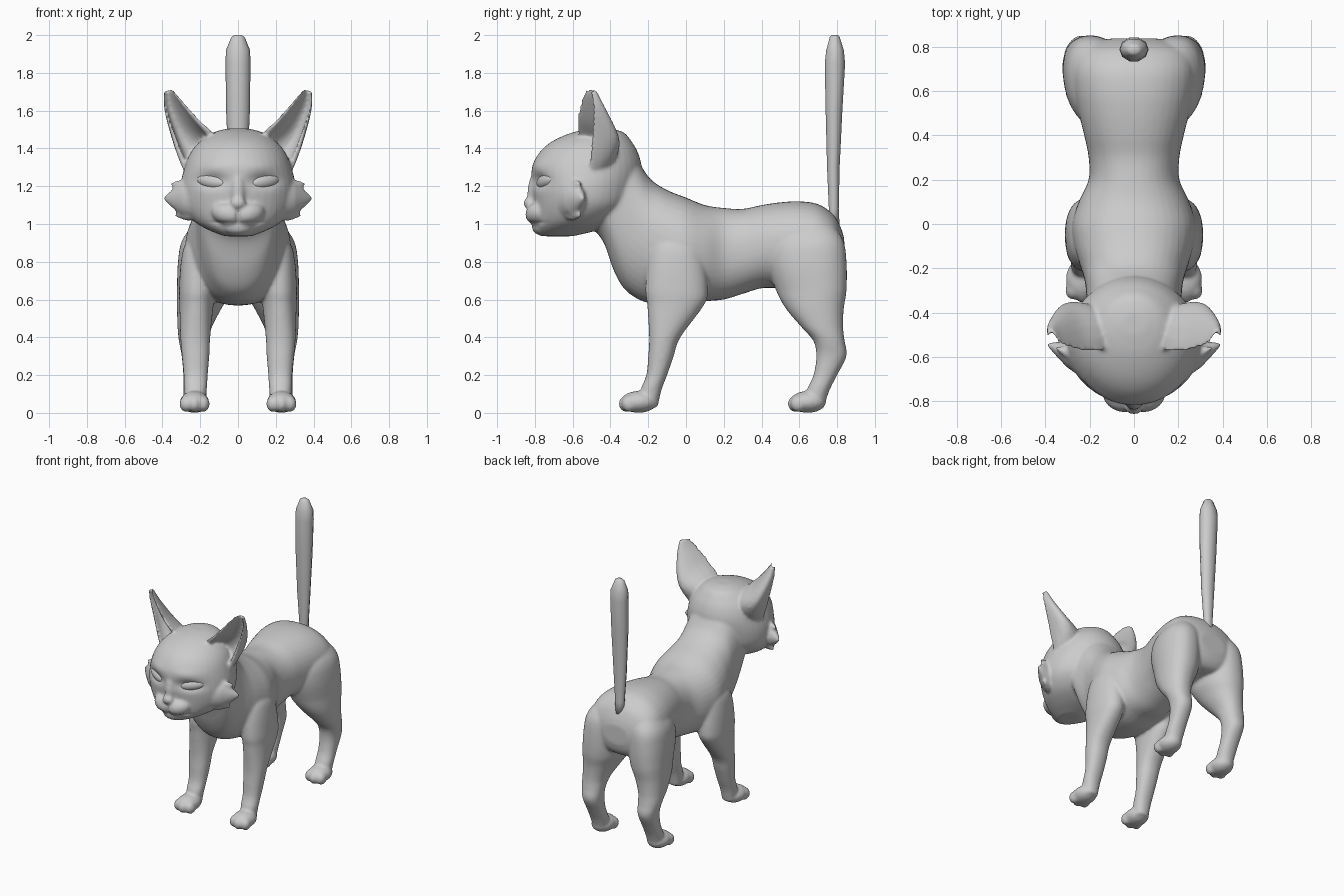
import bpy, bmesh, math
from mathutils import Vector, Matrix, Euler

if "Cube" in bpy.data.objects:
    bpy.data.objects.remove(bpy.data.objects["Cube"])

grey = bpy.data.materials.new("light grey")
grey.diffuse_color = (0.6, 0.6, 0.6, 1)
grey.use_nodes = True
grey.node_tree.nodes["Principled BSDF"].inputs["Base Color"].default_value = grey.diffuse_color


def smooth_rows(rows, n=4):
    """Catmull-Rom interpolation through rows of numbers."""
    out = []
    for i in range(len(rows) - 1):
        quad = [rows[max(0, min(len(rows) - 1, i + k))] for k in (-1, 0, 1, 2)]
        for j in range(n):
            t = j / n
            out.append([0.5 * (2 * b + (c - a) * t + (2 * a - 5 * b + 4 * c - d) * t * t
                               + (3 * b - a - 3 * c + d) * t ** 3) for a, b, c, d in zip(*quad)])
    return out + [list(rows[-1])]


def circle(n=40, power=2.0):
    pts = []
    for i in range(n):
        c, s = math.cos(math.tau * i / n), math.sin(math.tau * i / n)
        pts.append((math.copysign(abs(c) ** (2 / power), c), math.copysign(abs(s) ** (2 / power), s)))
    return pts


def skin(bm, rings, side=1):
    """Closed loft through rings of points; side=-1 mirrors it."""
    vs = [[bm.verts.new((p[0] * side, p[1], p[2])) for p in r] for r in rings]
    n = len(vs[0])
    for a, b in zip(vs, vs[1:]):
        for i in range(n):
            bm.faces.new((a[i], a[(i + 1) % n], b[(i + 1) % n], b[i]))
    bm.faces.new(vs[0])
    bm.faces.new(vs[-1])


def level_loft(bm, rows, side=1, power=2.2, splay=0):
    """Rows of (z, y front, y back, x inner, x outer); splay leans the upper part outward to the back."""
    skin(bm, [[((x0 + x1) / 2 + c * (x1 - x0) / 2 + splay * s * min(1, max(0, (z - .45) / .2)),
                (y0 + y1) / 2 + s * (y1 - y0) / 2, z)
               for c, s in circle(power=power)] for z, y0, y1, x0, x1 in smooth_rows(rows)], side)


def blob(bm, centre, radii, side=1, rot=(0, 0, 0)):
    m = (Matrix.Diagonal((side, 1, 1, 1)) @ Matrix.Translation(centre)
         @ Euler([math.radians(a) for a in rot]).to_matrix().to_4x4() @ Matrix.Diagonal((*radii, 1)))
    bmesh.ops.create_uvsphere(bm, u_segments=24, v_segments=16, radius=1, matrix=m)


def make_object(name, bm):
    bmesh.ops.recalc_face_normals(bm, faces=bm.faces)
    me = bpy.data.meshes.new(name)
    bm.to_mesh(me)
    bm.free()
    me.materials.append(grey)
    for p in me.polygons:
        p.use_smooth = True
    ob = bpy.data.objects.new(name, me)
    bpy.context.collection.objects.link(ob)
    return ob


bm = bmesh.new()

# Torso and neck: y, z low, z high, half width
torso = [(-.52, 1.0, 1.44, .18), (-.44, .91, 1.475, .215), (-.385, .76, 1.48, .215), (-.33, .66, 1.44, .215),
         (-.26, .605, 1.345, .222), (-.19, .58, 1.24, .243), (-.1, .57, 1.18, .27), (0, .57, 1.14, .28),
         (.1, .59, 1.10, .25), (.2, .6, 1.085, .205), (.3, .63, 1.08, .205), (.4, .66, 1.10, .225),
         (.5, .66, 1.115, .25), (.6, .66, 1.12, .27), (.7, .67, 1.105, .275), (.78, .68, 1.05, .25),
         (.82, .72, .98, .18), (.838, .78, .92, .1)]
skin(bm, [[(c * w, y, (a + b) / 2 + s * (b - a) / 2) for c, s in circle(power=2.2)]
          for y, a, b, w in smooth_rows(torso)])

# Head
head = [(.935, -.77, -.6, -.07, .07), (.97, -.795, -.46, -.16, .16), (1.02, -.80, -.36, -.24, .24),
        (1.1, -.805, -.28, -.295, .295), (1.2, -.815, -.25, -.305, .305), (1.3, -.815, -.235, -.283, .283),
        (1.38, -.775, -.255, -.25, .25), (1.44, -.705, -.29, -.198, .198), (1.485, -.6, -.33, -.13, .13),
        (1.505, -.5, -.4, -.055, .055)]
level_loft(bm, head, power=2.0)

# Nose, nose bridge and chin
blob(bm, (0, -.83, 1.11), (.042, .03, .033))
blob(bm, (0, -.79, 1.19), (.042, .048, .11), rot=(-8, 0, 0))
blob(bm, (0, -.765, .985), (.08, .052, .045))

front_leg = [(1.0, -.14, .02, .1, .18), (.9, -.18, .07, .1, .275), (.8, -.205, .1, .1, .302),
             (.65, -.215, .115, .12, .312), (.57, -.205, .095, .13, .31), (.4, -.195, -.03, .147, .305),
             (.3, -.2, -.065, .152, .297), (.2, -.21, -.1, .16, .288), (.12, -.24, -.13, .165, .285),
             (.03, -.24, -.15, .175, .275)]
hind_leg = [(1.03, .54, .75, .03, .2), (.92, .45, .83, .02, .29), (.8, .43, .85, .02, .315),
            (.65, .476, .85, .04, .32), (.55, .53, .835, .09, .322), (.45, .615, .832, .14, .32),
            (.38, .675, .84, .153, .313), (.3, .69, .85, .16, .298), (.2, .675, .8, .165, .29),
            (.12, .64, .76, .165, .29), (.03, .62, .73, .175, .28)]
# Ear edges and back, base to tip: inner edge xyz, outer edge xyz, back ridge xyz
ear = [(.09, -.53, 1.42, .26, -.51, 1.22, .16, -.38, 1.36), (.135, -.57, 1.485, .31, -.50, 1.33, .23, -.355, 1.42),
       (.22, -.575, 1.57, .35, -.49, 1.46, .30, -.365, 1.49), (.31, -.552, 1.675, .39, -.49, 1.61, .355, -.43, 1.62),
       (.347, -.53, 1.718, .393, -.505, 1.70, .375, -.475, 1.71)]

for side in (1, -1):
    # Legs, paws and toes
    level_loft(bm, front_leg, side)
    level_loft(bm, hind_leg, side, splay=.025)
    for y in (-.25, .645):
        blob(bm, (.23, y, .058), (.078, .097, .058), side)
        for dx, dy in ((-.045, -.05), (0, -.065), (.045, -.05)):
            blob(bm, (.23 + dx, y + dy, .048), (.035, .042, .044), side)
    # Muzzle pads
    blob(bm, (.06, -.787, 1.055), (.085, .06, .058), side, (0, -14, 22))
    # Cheek tufts lying along the face
    for tip, r in (((.39, -.545, 1.135), .1), ((.335, -.56, 1.045), .07), ((.36, -.555, 1.215), .06)):
        base, tip = Vector((.14, -.67, 1.13)), Vector(tip)
        skin(bm, [[base.lerp(tip, t) + Vector((0, c * r * k * .7, s * r * k)) for c, s in circle(16)]
                  for t, k in ((0, .9), (.35, 1.05), (.65, .85), (.85, .45), (1, .12))], side)
    # Hollow ears
    rings = []
    for row in smooth_rows(ear):
        a, c, k = Vector(row[:3]), Vector(row[3:6]), Vector(row[6:])
        m = (a + c) / 2
        arc = [math.pi * i / 10 for i in range(11)]
        rings.append([m + (a - m) * math.cos(t) + (k - m) * math.sin(t) for t in arc]
                     + [m + (a - m) * .74 * math.cos(t) + (k - m) * .58 * math.sin(t) for t in reversed(arc)])
    skin(bm, rings, side)

# Fuse everything into one soft skin
rough = make_object("rough_body", bm)
mod = rough.modifiers.new("fuse", 'REMESH')
mod.mode, mod.voxel_size = 'VOXEL', .0095
mod = rough.modifiers.new("soften", 'SMOOTH')
mod.factor, mod.iterations = .5, 9
fused = bpy.data.meshes.new_from_object(rough.evaluated_get(bpy.context.evaluated_depsgraph_get()))
bpy.data.objects.remove(rough)
bm = bmesh.new()
bm.from_mesh(fused)

# Sculpt eye sockets, brows and mouth line: x, z, x radius, z radius, push along y
dents = [(.14, 1.228, .075, .035, .03), (.13, 1.31, .09, .03, -.006), (.09, 1.008, .05, .008, .008),
         (0, 1.04, .010, .03, .012)]
for v in bm.verts:
    if v.co.y < -.6 and v.co.z < 1.4:
        fade = min(1, (-.6 - v.co.y) / .08)
        for x, z, rx, rz, d in dents:
            v.co.y += fade * d * math.exp(-((abs(v.co.x) - x) / rx) ** 2 - ((v.co.z - z) / rz) ** 2)
make_object("cat_body", bm)

# Closed almond eyes
bm = bmesh.new()
for side in (1, -1):
    blob(bm, (.14, -.742, 1.225), (.088, .034, .038), side, (0, -9, 27))
make_object("eyes", bm)

# Upright tail: z, y front, y back, half width
bm = bmesh.new()
tail = [(.98, .755, .815, .03), (1.08, .755, .81, .035), (1.3, .745, .815, .05), (1.6, .737, .83, .063),
        (1.85, .732, .845, .066), (1.92, .74, .838, .064), (1.99, .76, .815, .035), (2.0, .77, .805, .02)]
skin(bm, [[(c * w, (a + b) / 2 + s * (b - a) / 2, z) for c, s in circle(10)] for z, a, b, w in tail])
make_object("tail", bm)
